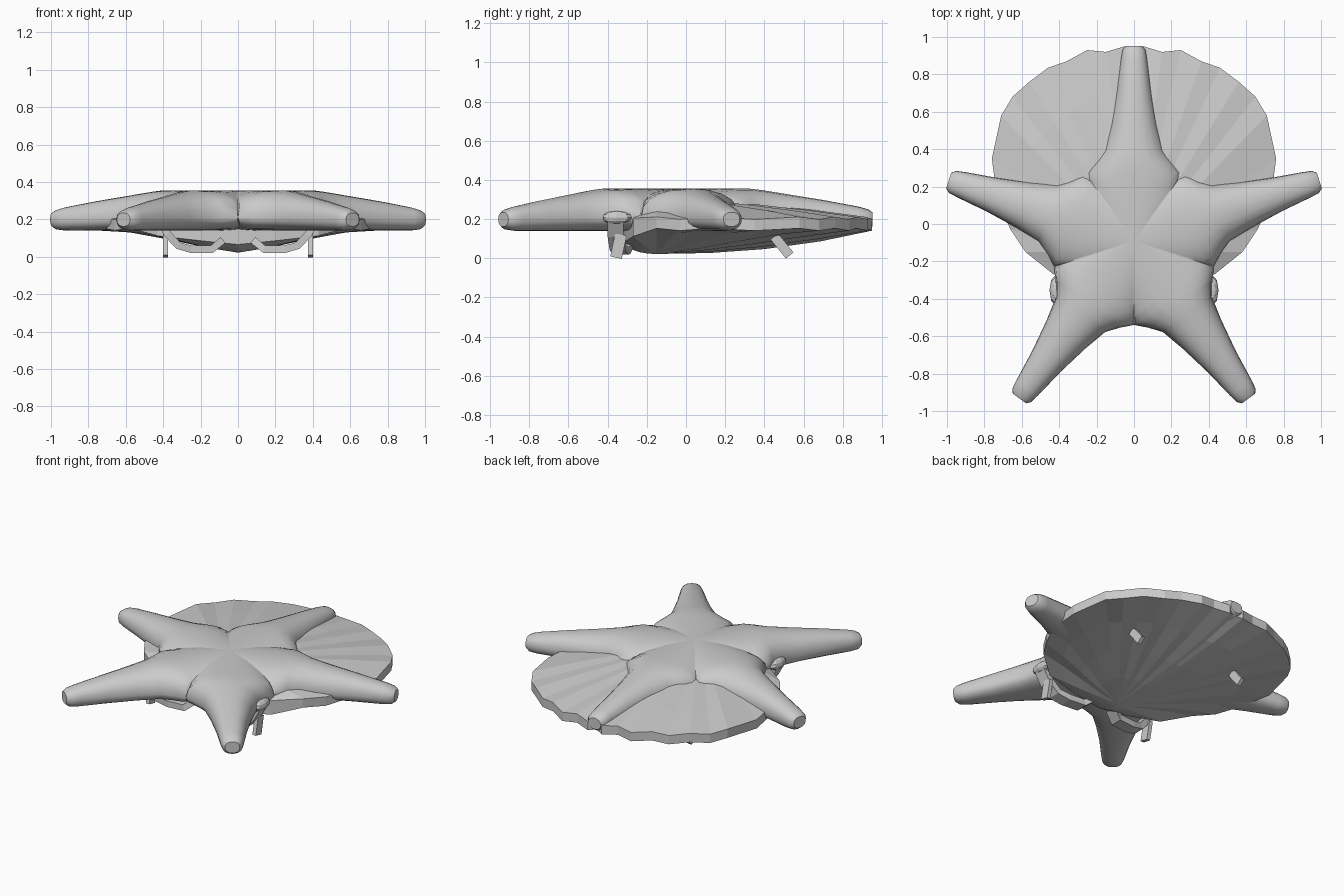
import bpy, bmesh, math
from mathutils import Vector

if "Cube" in bpy.data.objects:
    bpy.data.objects.remove(bpy.data.objects["Cube"])

def finish(bm, name, smooth=None):
    bmesh.ops.remove_doubles(bm, verts=bm.verts, dist=0.002)
    bmesh.ops.recalc_face_normals(bm, faces=bm.faces)
    me = bpy.data.meshes.new(name)
    bm.to_mesh(me)
    bm.free()
    ob = bpy.data.objects.new(name, me)
    bpy.context.collection.objects.link(ob)
    if smooth:
        bpy.context.view_layer.objects.active = ob
        ob.select_set(True)
        bpy.ops.object.shade_smooth_by_angle(angle=math.radians(smooth))
        ob.select_set(False)
    return ob

def strip(bm, rows, closed=False):
    for a, b in zip(rows, rows[1:]):
        n = len(a)
        for i in range(n if closed else n - 1):
            j = (i + 1) % n
            bm.faces.new((a[i], a[j], b[j], b[i]))

# Starfish: five arms, each swept out of its wedge of the body
ROOT, ROOT_W, N = 0.364, 0.364 * math.tan(math.radians(36)), 2.3
# distance from centre, half width, top z, bottom z
stations = [(0.42, 0.212, .355, .14), (0.485, 0.162, .347, .14), (0.62, 0.128, .325, .14),
            (0.8, 0.094, .296, .14), (0.97, 0.071, .264, .14), (1.02, 0.062, .25, .146),
            (1.042, 0.044, .235, .162)]
sections = [(ROOT * s, ROOT_W * s, .355, .14, s) for s in (0, .4, .7, .88, 1)]
sections += [(*st, 1) for st in stations]
bm = bmesh.new()
for k in range(5):
    d = Vector((math.cos(math.radians(90 + 72 * k)), math.sin(math.radians(90 + 72 * k))))
    p = Vector((-d.y, d.x))
    for side in (0, 1):
        rows = []
        for r, w, top, bot, s in sections:
            mid = 0.215 - 0.015 * r
            row = []
            for i in range(11):
                c = math.cos(math.pi * i / 10)
                q = math.copysign(abs(c) ** (2 / N), c) if abs(c) > 1e-6 else 0
                h = max(0, 1 - abs(q * s) ** N) ** (1 / N)
                z = mid + ((bot if side else top) - mid) * h
                xy = d * r + p * (q * w)
                row.append(bm.verts.new((xy.x, xy.y - 0.09, z)))
            rows.append(row)
        strip(bm, rows)
        bm.faces.new(rows[-1])
finish(bm, "starfish", 40)

# Scallop shell: wavy rim, domed top, shallow ribbed underside
half = [(.05, .95), (.15, .92), (.25, .93), (.36, .87), (.46, .835), (.56, .76), (.65, .68),
        (.71, .58), (.76, .35), (.73, .12), (.66, -.03), (.58, -.15), (.43, -.27), (.2, -.31)]
rim = half + [(0, -.32)] + [(-x, y) for x, y in reversed(half)] + [(0, .93)]
hx, hy = 0, -0.15
bm = bmesh.new()

def shell_ring(t, upper):
    ring = []
    for i, (rx, ry) in enumerate(rim):
        x, y = hx + (rx - hx) * t, hy + (ry - hy) * t
        wave = 0.006 * t * (1 if i % 2 else -1)
        if ry < -0.2:
            wave = 0
        if upper:
            z = 0.205 + 0.1 * (1 - t ** 1.6) + wave
        else:
            u = min(1, (abs(x) / 0.72) ** 1.1)
            s = t ** 2.3 * (0.35 if ry < -0.2 else 1)
            z = 0.022 + 0.125 * (1 - (1 - s) * (1 - u)) + wave
        ring.append(bm.verts.new((x, y, z)))
    return ring

levels = (0, .25, .5, .76, 1)
rings = [shell_ring(t, True) for t in levels] + [shell_ring(t, False) for t in reversed(levels)]
strip(bm, rings, True)
finish(bm, "scallop_shell")

def box(name, loc, size, tilt):
    bpy.ops.mesh.primitive_cube_add(size=1, location=loc, rotation=(tilt, 0, 0))
    ob = bpy.context.object
    ob.name = name
    ob.scale = size

for sx, side in ((-1, "left"), (1, "right")):
    # Small tilted pegs under the shell
    box("rear_peg_" + side, (sx * .388, .49, .063), (.025, .05, .125), math.radians(39))
    box("front_peg_" + side, (sx * .388, -.345, .062), (.025, .06, .12), math.radians(-12))

    # Bent band along the front of the shell
    pts = [(.42, -.36, .2), (.375, -.36, .12), (.32, -.35, .06), (.25, -.335, .04),
           (.14, -.325, .04), (.08, -.30, .09)]
    bm = bmesh.new()
    rows = []
    for i, pt in enumerate(pts):
        a, b = Vector(pts[max(i - 1, 0)]), Vector(pts[min(i + 1, len(pts) - 1)])
        t = (b - a).normalized()
        n = t.cross(Vector((0, 1, 0))).normalized()
        c = Vector(pt)
        rows.append([])
        for fy, fn in ((-1, -1), (1, -1), (1, 1), (-1, 1)):
            v = c + Vector((0, .04 * fy, 0)) + n * (.02 * fn)
            rows[-1].append(bm.verts.new((v.x * sx, v.y, v.z)))
    strip(bm, rows, True)
    bm.faces.new(rows[0])
    bm.faces.new(rows[-1])
    finish(bm, "hinge_band_" + side)

    # Knob at the end of the band
    bpy.ops.mesh.primitive_uv_sphere_add(segments=8, ring_count=6, location=(sx * .42, -.355, .208))
    knob = bpy.context.object
    knob.name = "band_knob_" + side
    knob.scale = (.032, .08, .033)
